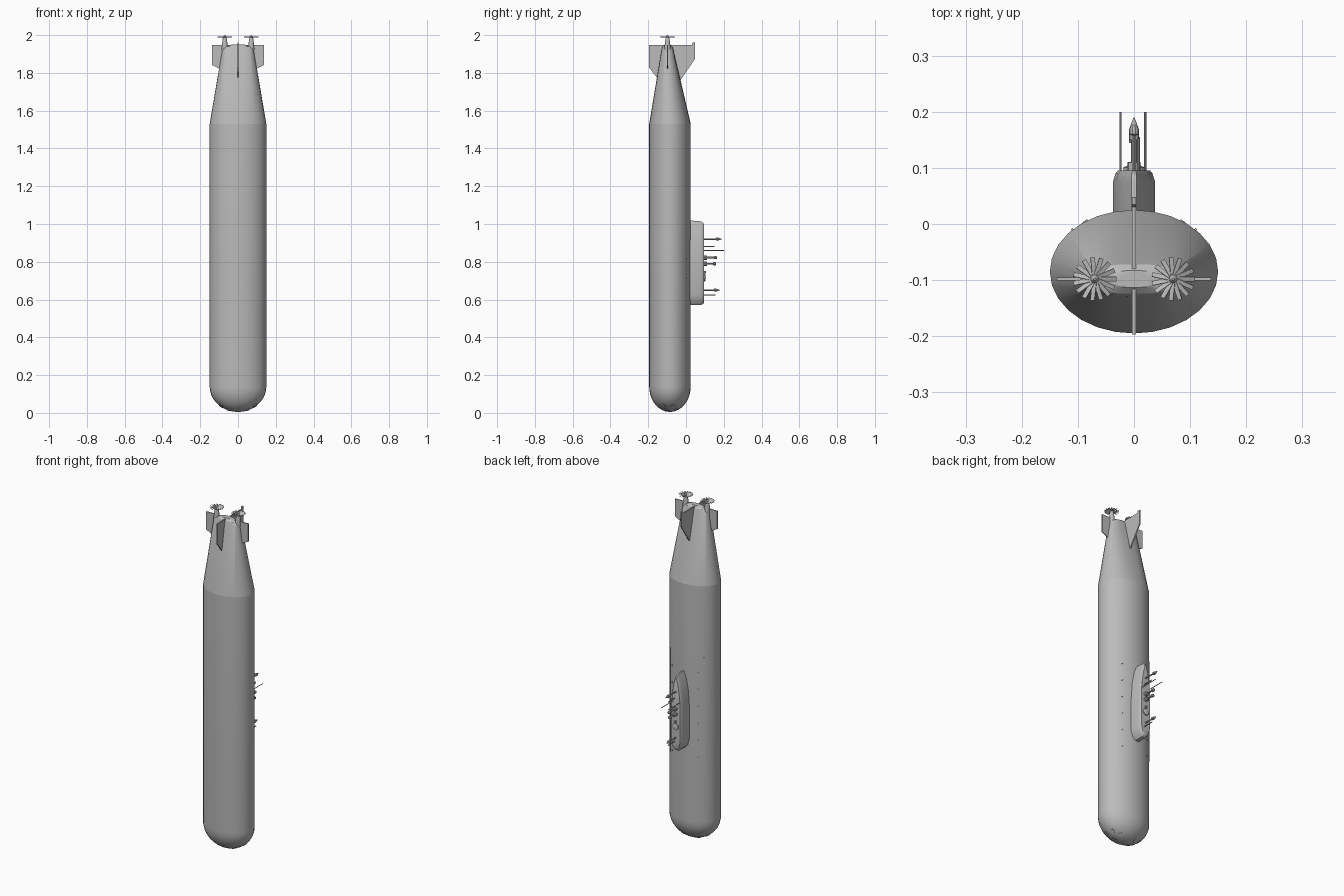
import bpy, bmesh, math
from mathutils import Vector, Matrix

if "Cube" in bpy.data.objects:
    bpy.data.objects.remove(bpy.data.objects["Cube"])

grey = bpy.data.materials.new("hull_grey")
grey.diffuse_color = (0.5, 0.5, 0.5, 1)
grey.use_nodes = True
grey.node_tree.nodes["Principled BSDF"].inputs["Base Color"].default_value = grey.diffuse_color
CY, AX, AY = -0.085, 0.15, 0.11      # hull centre and half axes
SY = -0.098                          # tail centre line


def finish(name, bm, angle=30):
    bmesh.ops.recalc_face_normals(bm, faces=bm.faces)
    me = bpy.data.meshes.new(name)
    bm.to_mesh(me)
    bm.free()
    me.shade_smooth()
    me.set_sharp_from_angle(angle=math.radians(angle))
    me.materials.append(grey)
    ob = bpy.data.objects.new(name, me)
    bpy.context.collection.objects.link(ob)
    return ob


def loft(name, rings, angle=30):
    bm = bmesh.new()
    vr = [[bm.verts.new(p) for p in r] for r in rings]
    for a, b in zip(vr, vr[1:]):
        for i in range(len(a)):
            j = (i + 1) % len(a)
            bm.faces.new((a[i], a[j], b[j], b[i]))
    bm.faces.new(vr[0])
    bm.faces.new(vr[-1])
    return finish(name, bm, angle)


def ellipse(cx, cy, z, a, b, n=28):
    return [(cx + a * math.cos(2 * math.pi * i / n), cy + b * math.sin(2 * math.pi * i / n), z)
            for i in range(n)]


def stadium(z, half, r, n=28):
    pts = []
    for i in range(n):
        t = 2 * math.pi * (i + 0.0) / n
        c, s = math.cos(t), math.sin(t)
        e = 0.55
        pts.append((half * math.copysign(abs(c) ** e, c), SY + r * math.copysign(abs(s) ** 0.8, s), z))
    return pts


def lathe(name, origin, axis, profile, n=12):
    """Turned part: profile is (distance along axis, radius)."""
    rot = Vector((0, 0, 1)).rotation_difference(Vector(axis)).to_matrix()
    rings = [[Vector(origin) + rot @ Vector(p) for p in ellipse(0, 0, d, r, r, n)] for d, r in profile]
    return loft(name, rings)


def plate(name, pts, normal, thick):
    """Flat plate extruded evenly to both sides of its outline."""
    off = Vector(normal) * thick / 2
    return loft(name, [[Vector(p) - off for p in pts], [Vector(p) + off for p in pts]])


# Hull: rounded bow, straight body, tail tapering to a wide flat end
rings = []
for k in range(10):
    t = math.radians(4 + 86 * k / 9)
    rings.append(ellipse(0, CY, 0.005 + 0.135 * (1 - math.cos(t)), AX * math.sin(t), AY * math.sin(t)))
rings.append(ellipse(0, CY, 1.53, AX, AY))
loft("hull", rings, 25)
loft("tail_cone", [ellipse(0, CY, 1.53, AX, AY), stadium(1.925, 0.083, 0.031),
                   stadium(1.94, 0.066, 0.026), stadium(1.95, 0.035, 0.015)], 25)

# Propeller shafts, hubs and blades
for s, side in ((-1, "left"), (1, "right")):
    x = 0.07 * s
    lathe(side + "_propeller_hub", (x, SY, 0), (0, 0, 1),
          [(1.87, 0.012), (1.93, 0.017), (1.965, 0.013), (1.98, 0.011), (1.993, 0.007), (2.0, 0.002)], 14)
    bm = bmesh.new()
    for i in range(15):
        m = (Matrix.Translation((x, SY, 1.99)) @ Matrix.Rotation(2 * math.pi * i / 15, 4, 'Z')
             @ Matrix.Translation((0.0225, 0, 0)) @ Matrix.Rotation(math.radians(20), 4, 'X')
             @ Matrix.Diagonal((0.032, 0.008, 0.002, 1)))
        bmesh.ops.create_cube(bm, size=1, matrix=m)
    finish(side + "_propeller_blades", bm)
    # Horizontal stern plane
    plate(side + "_stern_plane", [(s * a, SY, z) for a, z in
          ((0.03, 1.79), (0.095, 1.82), (0.137, 1.842), (0.137, 1.947), (0.03, 1.947))], (0, 1, 0), 0.006)

# Vertical rudders
plate("lower_rudder", [(0, y, z) for y, z in
      ((SY, 1.77), (-0.15, 1.77), (-0.197, 1.83), (-0.197, 1.947), (SY, 1.947))], (1, 0, 0), 0.007)
plate("upper_rudder", [(0, y, z) for y, z in
      ((SY, 1.75), (-0.03, 1.76), (0.048, 1.875), (0.048, 1.96), (0.035, 1.96), (0.03, 1.947),
       (SY, 1.947))], (1, 0, 0), 0.007)


# Sail: blunt front, tapered rear, with bevelled crown
def sail_ring(y, w, z0, z1):
    right = [(0.3, z0), (0.75, z0 + 0.018), (1, z0 + 0.055), (1, z0 + 0.25), (0.85, z1 - 0.11),
             (0.5, z1 - 0.04), (0.12, z1)]
    return [(w * a, y, z) for a, z in right] + [(-w * a, y, z) for a, z in reversed(right)]


loft("sail", [sail_ring(-0.01, 0.037, 0.57, 1.02), sail_ring(0.077, 0.037, 0.57, 1.015),
              sail_ring(0.09, 0.033, 0.576, 1.008), sail_ring(0.095, 0.029, 0.582, 0.998)], 40)

# Masts standing on the sail: x, z, tip height, radius, pointed head
masts = ((0, 0.92, 0.19, 0.004, True), (0.008, 0.88, 0.152, 0.003, False),
         (-0.024, 0.86, 0.20, 0.002, False), (0.02, 0.86, 0.20, 0.002, False),
         (0, 0.822, 0.165, 0.005, False), (0, 0.79, 0.16, 0.005, False),
         (0, 0.65, 0.18, 0.004, True), (0.008, 0.625, 0.155, 0.003, False))
for i, (x, z, top, r, head) in enumerate(masts):
    if head:
        prof = [(0.09, r), (top - 0.032, r), (top - 0.03, 0.009), (top - 0.022, 0.009), (top, 0.001)]
    elif r > 0.004:
        prof = [(0.09, 0.012), (0.11, 0.012), (0.111, r), (top - 0.016, r), (top - 0.015, 0.009),
                (top - 0.004, 0.009), (top, 0.005)]
    else:
        prof = [(0.09, r), (top, r)]
    lathe("mast_%d" % (i + 1), (x, 0, z), (0, 1, 0), prof, 10)

# Bridge coaming and hatch on the sail
lathe("bridge_hatch", (0, 0, 0.715), (0, 1, 0), [(0.09, 0.019), (0.101, 0.019), (0.104, 0.012)], 16)
lathe("bridge_scope", (0, 0, 0.745), (0, 1, 0), [(0.09, 0.007), (0.105, 0.007)], 10)


def hull_point(t, z, scale=1.0):
    return Vector((AX * scale * math.cos(t), CY + AY * scale * math.sin(t), z))


# Deck edge strips and flush hatch rims along both sides
for s, side in ((1, "right"), (-1, "left")):
    t = math.radians(43 if s > 0 else 137)
    n = Vector((math.cos(t) / AX, math.sin(t) / AY, 0)).normalized()
    tang = Vector((-n.y, n.x, 0))
    p = hull_point(t, 0)
    plate(side + "_deck_strip", [p + tang * a + Vector((0, 0, z)) for a, z in
          ((-0.002, 0.5), (0.002, 0.5), (0.002, 1.11), (-0.002, 1.11))], n, 0.004)
    for k in range(6):
        q = hull_point(t + s * 0.2, 0.52 + 0.1 * k)
        lathe("%s_hatch_%d" % (side, k + 1), q, n, [(-0.004, 0.005), (0.0012, 0.005)], 8)

# Torpedo tube doors on the bow
for s, side in ((1, "right"), (-1, "left")):
    for k, (dx, dy) in enumerate(((0.05, 0.035), (0.09, 0.015), (0.05, -0.02), (0.09, -0.035))):
        f = math.sqrt(1 - (dx / AX) ** 2 - (dy / AY) ** 2)
        n = Vector((s * dx / AX ** 2, dy / AY ** 2, -f / 0.135)).normalized()
        lathe("%s_tube_door_%d" % (side, k + 1), (s * dx, CY + dy, 0.14 - 0.135 * f), n,
              [(-0.006, 0.012), (0.0012, 0.012)], 14)
